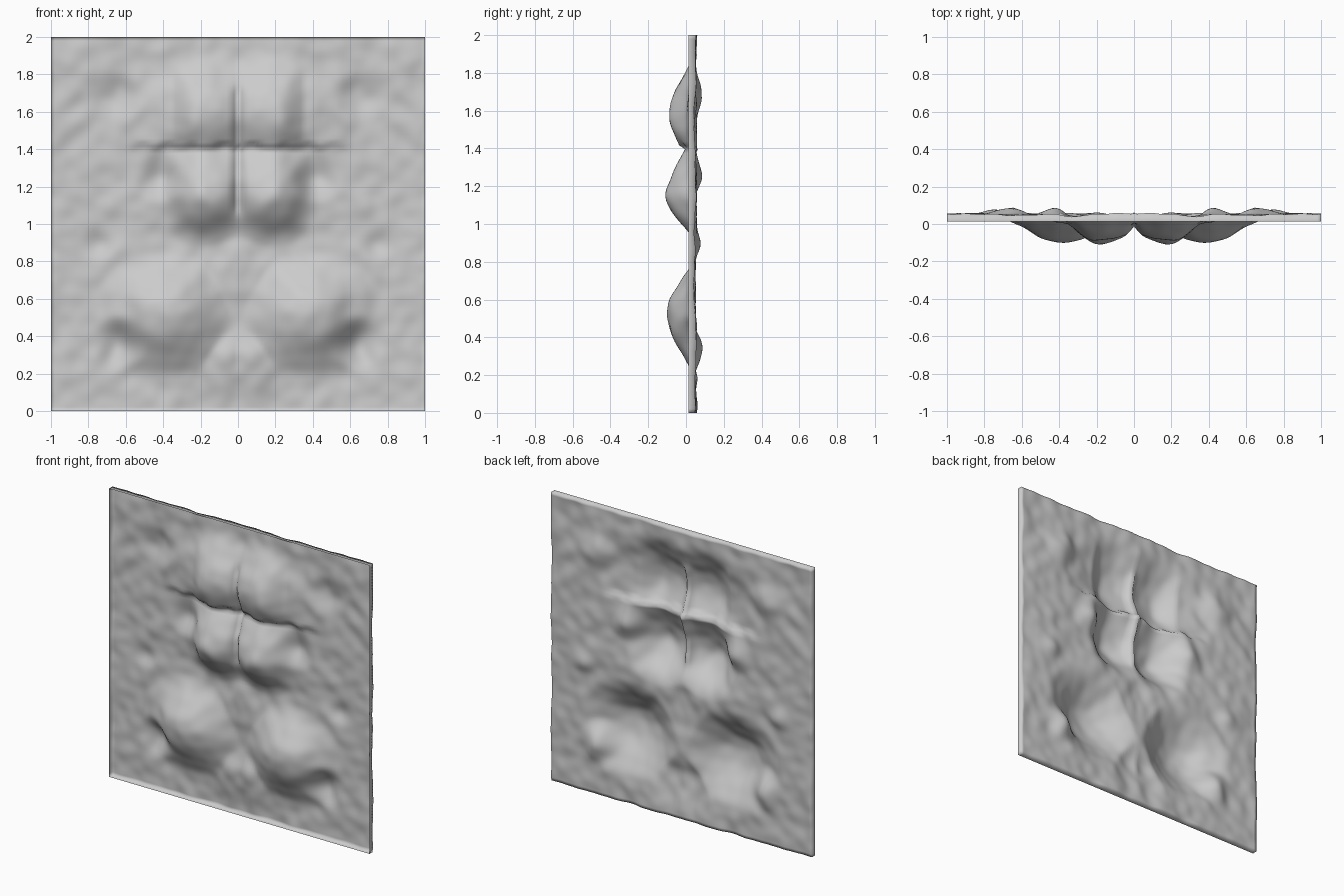
import bpy, bmesh, math
from mathutils import Vector, noise

if "Cube" in bpy.data.objects:
    bpy.data.objects.remove(bpy.data.objects["Cube"])

BASE = 0.051    # depth of the rock sheet
RIM = 0.014     # front edge of the surrounding flange

# x, z, forward height, radius inward, outward, down, up (mirrored by |x|)
LOWER = (0.37, 0.53, 0.160, 0.38, 0.42, 0.42, 0.34)
MIDDLE = (0.19, 1.16, 0.152, 0.42, 0.25, 0.31, 0.38)
UPPER = (0.19, 1.59, 0.138, 0.45, 0.29, 0.38, 0.38)
BROW = (0.20, 1.58, 0.065, 0.50, 0.55, 0.38, 0.36)
FOOT = (0.05, 0.26, 0.030, 0.20, 0.22, 0.22, 0.22)
CENTRE = (0.00, 0.72, 0.025, 0.20, 0.25, 0.30, 0.30)

# x, z, backward depth, radius
HOLLOWS = [(0.63, 0.37, 0.050, 0.16), (0.42, 1.25, 0.042, 0.15),
           (0.65, 1.68, 0.032, 0.16), (0.75, 0.90, 0.018, 0.11)]


def falloff(d):
    return 0.5 + 0.5 * math.cos(math.pi * min(d, 1.0))


def lobe(x, z, cx, cz, height, rin, rout, down, up):
    dx = (x - cx) / (rout if x > cx else rin)
    dz = (z - cz) / (up if z > cz else down)
    return height * falloff(math.hypot(dx, dz))


def step(a, b, v):
    t = max(0.0, min(1.0, (v - a) / (b - a)))
    return t * t * (3 - 2 * t)


def depth(x, z):
    x = abs(x)
    # Jagged ledge under the upper bulge
    ledge = 1.41 + 0.03 * noise.noise(Vector((x * 9, 3.1, 0)))
    upper = max(lobe(x, z, *UPPER), lobe(x, z, *BROW))
    upper *= step(ledge - 0.012, ledge + 0.012, z)
    bulge = max(upper, *(lobe(x, z, *p) for p in (LOWER, MIDDLE, FOOT, CENTRE)))
    # Thin vertical crease on the centre line
    crease = step(1.03, 1.12, z) * (1 - step(1.68, 1.76, z))
    bulge -= 0.03 * max(0, 1 - x / 0.035) * crease
    y = BASE - bulge
    for cx, cz, d, r in HOLLOWS:
        y += d * falloff(math.hypot(x - cx, z - cz) / r)
    # Rough chipped stone surface
    y += 0.013 * noise.noise(Vector((x * 4.5, z * 4.5, 7.3)))
    y += 0.010 * noise.noise(Vector((x * 11, z * 11, 2.7)))
    return max(-0.109, min(0.108, y))


# Rock sheet
bm = bmesh.new()
bmesh.ops.create_grid(bm, x_segments=96, y_segments=96, size=1.0)
for v in bm.verts:
    x, z = v.co.x, v.co.y + 1
    v.co = (x, depth(x, z), z)

# Flange folded forward around the border
border = [e for e in bm.edges if e.is_boundary]
flange = bmesh.ops.extrude_edge_only(bm, edges=border)["geom"]
for v in flange:
    if isinstance(v, bmesh.types.BMVert):
        v.co.y = RIM
bmesh.ops.recalc_face_normals(bm, faces=bm.faces)
if sum(f.normal.y * f.calc_area() for f in bm.faces) > 0:
    bmesh.ops.reverse_faces(bm, faces=bm.faces)
for f in bm.faces:
    f.smooth = True

mesh = bpy.data.meshes.new("rock_wall_panel")
bm.to_mesh(mesh)
bm.free()

stone = bpy.data.materials.new("stone grey")
stone.diffuse_color = (0.6, 0.6, 0.6, 1)
stone.use_nodes = True
stone.node_tree.nodes["Principled BSDF"].inputs["Base Color"].default_value = stone.diffuse_color
mesh.materials.append(stone)
panel = bpy.data.objects.new("rock_wall_panel", mesh)
bpy.context.collection.objects.link(panel)
